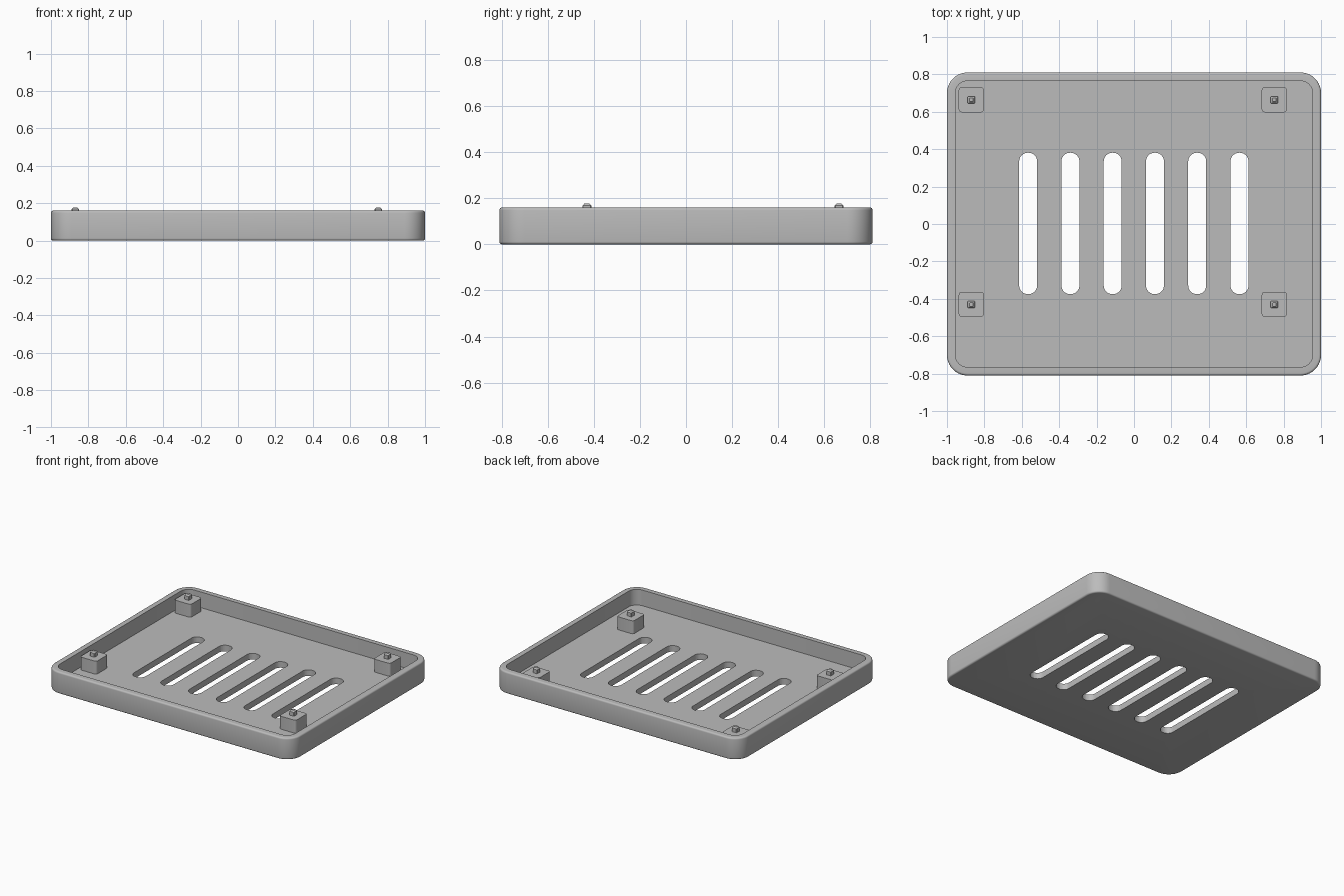
import bpy, bmesh, math

if "Cube" in bpy.data.objects:
    bpy.data.objects.remove(bpy.data.objects["Cube"])

grey = bpy.data.materials.new("plain grey")
grey.diffuse_color = (0.5, 0.5, 0.5, 1)
grey.use_nodes = True
grey.node_tree.nodes["Principled BSDF"].inputs["Base Color"].default_value = grey.diffuse_color


def rounded_ring(bm, cx, cy, hx, hy, r, z, steps):
    """Counter-clockwise rounded rectangle of vertices."""
    ring = []
    for q, (sx, sy) in enumerate([(1, 1), (-1, 1), (-1, -1), (1, -1)]):
        for i in range(steps + 1):
            a = math.pi / 2 * (q + i / steps)
            ring.append(bm.verts.new((cx + sx * (hx - r) + r * math.cos(a),
                                      cy + sy * (hy - r) + r * math.sin(a), z)))
    return ring


def loft(name, cx, cy, hx, hy, r, profile, steps=8):
    """Closed solid through rounded rectangles given as (inset, height)."""
    bm = bmesh.new()
    rings = [rounded_ring(bm, cx, cy, hx - d, hy - d, max(r - d, 0.003), z, steps)
             for d, z in profile]
    n = len(rings[0])
    for a, b in zip(rings, rings[1:]):
        for i in range(n):
            j = (i + 1) % n
            bm.faces.new((a[i], a[j], b[j], b[i]))
    bm.faces.new(rings[0][::-1])
    bm.faces.new(rings[-1])
    mesh = bpy.data.meshes.new(name)
    bm.to_mesh(mesh)
    bm.free()
    obj = bpy.data.objects.new(name, mesh)
    bpy.context.collection.objects.link(obj)
    mesh.materials.append(grey)
    return obj


def smooth(obj):
    bpy.ops.object.select_all(action='DESELECT')
    obj.select_set(True)
    bpy.context.view_layer.objects.active = obj
    bpy.ops.object.shade_smooth_by_angle(angle=math.radians(32))


# Tray: filleted base edge, outer wall, filleted rim, inner wall, floor
FILLET, WALL, TOP, FLOOR = 0.012, 0.045, 0.16, 0.045
arc = [(FILLET * (1 - math.sin(t)), FILLET * (1 - math.cos(t)))
       for t in (math.pi / 2 * k / 4 for k in range(5))]
profile = arc + [(d, TOP - z) for d, z in reversed(arc)]
profile += [(WALL, TOP), (WALL, FLOOR)]
tray = loft("tray", 0, 0, 1.0, 0.81, 0.11, profile, 10)

# Ventilation slots cut through the floor
for k in range(6):
    cutter = loft(f"slot_cutter_{k + 1}", -0.566 + 0.226 * k, 0.003, 0.048, 0.378,
                  0.046, [(0, -0.1), (0, 0.12)], 8)
    cutter.hide_render = True
    cutter.hide_set(True)
    cut = tray.modifiers.new(f"slot_{k + 1}", 'BOOLEAN')
    cut.operation = 'DIFFERENCE'
    cut.solver = 'EXACT'
    cut.object = cutter
smooth(tray)

# Corner standoffs, each with a chamfered locating pin
for fb, y in (("front", -0.43), ("back", 0.664)):
    for lr, x in (("left", -0.87), ("right", 0.75)):
        smooth(loft(f"standoff_{fb}_{lr}", x, y, 0.067, 0.067, 0.016,
                    [(0, FLOOR - 0.005), (0, 0.14)], 4))
        loft(f"pin_{fb}_{lr}", x, y, 0.019, 0.019, 0.003,
             [(0, 0.138), (0, 0.168), (0.009, 0.178)], 1)
